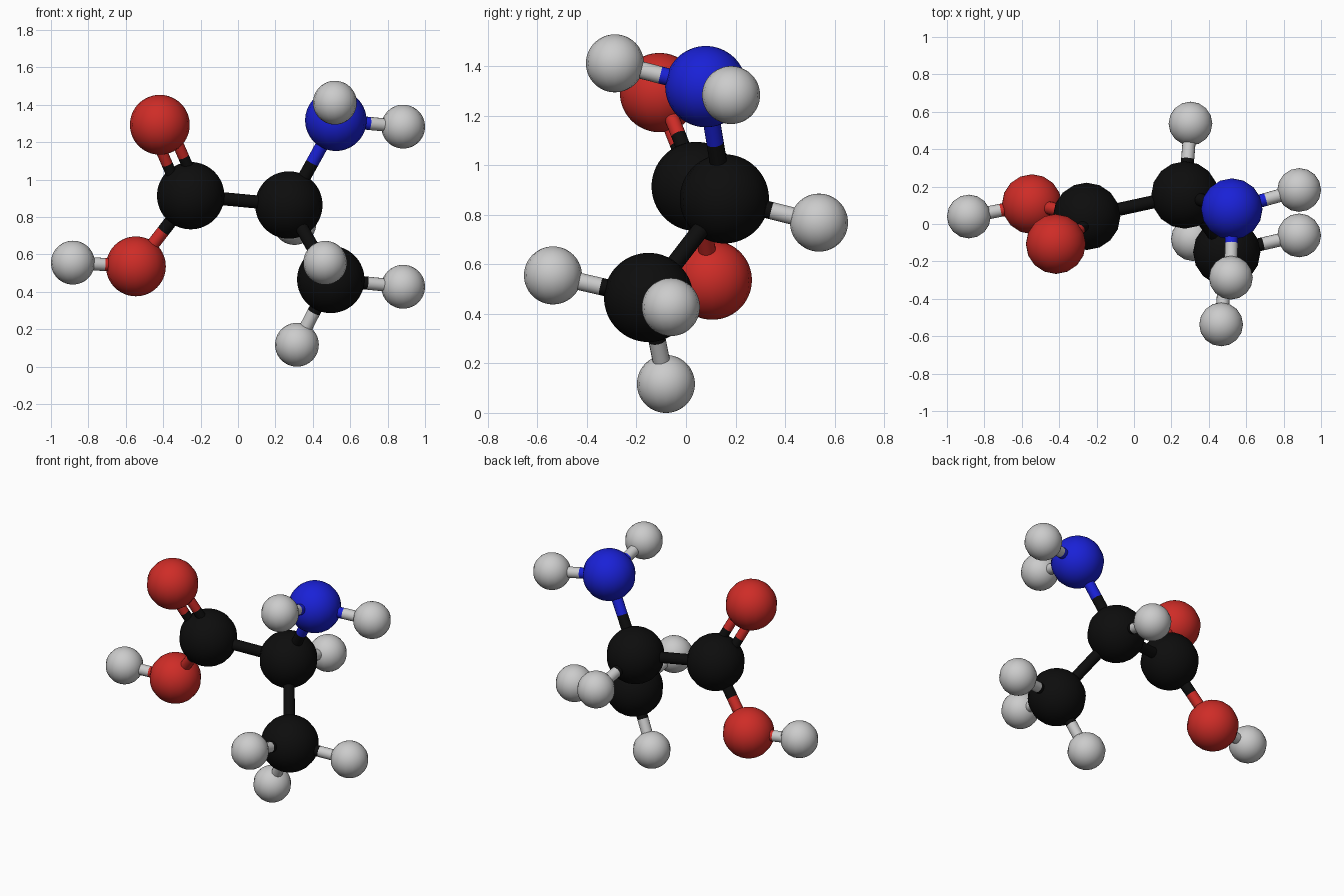
import bpy
from mathutils import Vector

if "Cube" in bpy.data.objects:
    bpy.data.objects.remove(bpy.data.objects["Cube"])


def material(name, rgb):
    m = bpy.data.materials.new(name)
    m.diffuse_color = (*rgb, 1)
    m.use_nodes = True
    m.node_tree.nodes["Principled BSDF"].inputs["Base Color"].default_value = m.diffuse_color
    return m


MATS = {"C": material("black", (0.004, 0.004, 0.004)),
        "O": material("red", (0.62, 0.025, 0.02)),
        "N": material("blue", (0.01, 0.015, 0.68)),
        "H": None}
RADIUS = {"C": 0.18, "O": 0.16, "N": 0.164, "H": 0.117}

# Atom centres
ATOMS = {
    "carbon_acid": ("C", (-0.253, 0.041, 0.914)),
    "carbon_centre": ("C", (0.272, 0.155, 0.864)),
    "carbon_methyl": ("C", (0.496, -0.151, 0.466)),
    "oxygen_double": ("O", (-0.418, -0.107, 1.293)),
    "oxygen_hydroxyl": ("O", (-0.546, 0.106, 0.536)),
    "nitrogen": ("N", (0.523, 0.080, 1.317)),
    "hydrogen_hydroxyl": ("H", (-0.883, 0.040, 0.556)),
    "hydrogen_amine_front": ("H", (0.518, -0.287, 1.411)),
    "hydrogen_amine_side": ("H", (0.883, 0.182, 1.283)),
    "hydrogen_centre": ("H", (0.302, 0.537, 0.768)),
    "hydrogen_methyl_front": ("H", (0.466, -0.537, 0.555)),
    "hydrogen_methyl_side": ("H", (0.883, -0.061, 0.427)),
    "hydrogen_methyl_low": ("H", (0.315, -0.081, 0.117)),
}
BONDS = [
    ("carbon_acid", "carbon_centre"), ("carbon_centre", "carbon_methyl"),
    ("carbon_acid", "oxygen_hydroxyl"), ("carbon_centre", "nitrogen"),
    ("oxygen_hydroxyl", "hydrogen_hydroxyl"),
    ("nitrogen", "hydrogen_amine_front"), ("nitrogen", "hydrogen_amine_side"),
    ("carbon_centre", "hydrogen_centre"),
    ("carbon_methyl", "hydrogen_methyl_front"),
    ("carbon_methyl", "hydrogen_methyl_side"),
    ("carbon_methyl", "hydrogen_methyl_low"),
]


def finish(name, element):
    o = bpy.context.object
    o.name = name
    if MATS[element]:
        o.data.materials.append(MATS[element])
    bpy.ops.object.shade_smooth_by_angle()


def rod(name, element, a, b, radius):
    d = b - a
    bpy.ops.mesh.primitive_cylinder_add(
        vertices=16, radius=radius, depth=d.length, location=(a + b) / 2,
        rotation=d.to_track_quat('Z', 'Y').to_euler())
    finish(name, element)


def bond(first, second, radius=0.035, offset=Vector()):
    # Each half takes the colour of its own atom
    (e1, p1), (e2, p2) = ATOMS[first], ATOMS[second]
    a, b = Vector(p1) + offset, Vector(p2) + offset
    mid = (a + b) / 2
    rod("bond_" + first, e1, a, mid, radius)
    rod("bond_" + second, e2, mid, b, radius)


# Atoms
for name, (element, pos) in ATOMS.items():
    bpy.ops.mesh.primitive_uv_sphere_add(
        segments=16, ring_count=32, radius=RADIUS[element], location=pos)
    finish(name, element)

# Single bonds
for first, second in BONDS:
    bond(first, second)

# Double bond: two thin rods side by side in the acid group's plane
c, o, n = (Vector(ATOMS[k][1]) for k in ("carbon_acid", "oxygen_double", "carbon_centre"))
axis = (o - c).normalized()
side = (n - c) - (n - c).dot(axis) * axis
side.normalize()
for s in (-1, 1):
    bond("carbon_acid", "oxygen_double", 0.03, side * s * 0.048)
